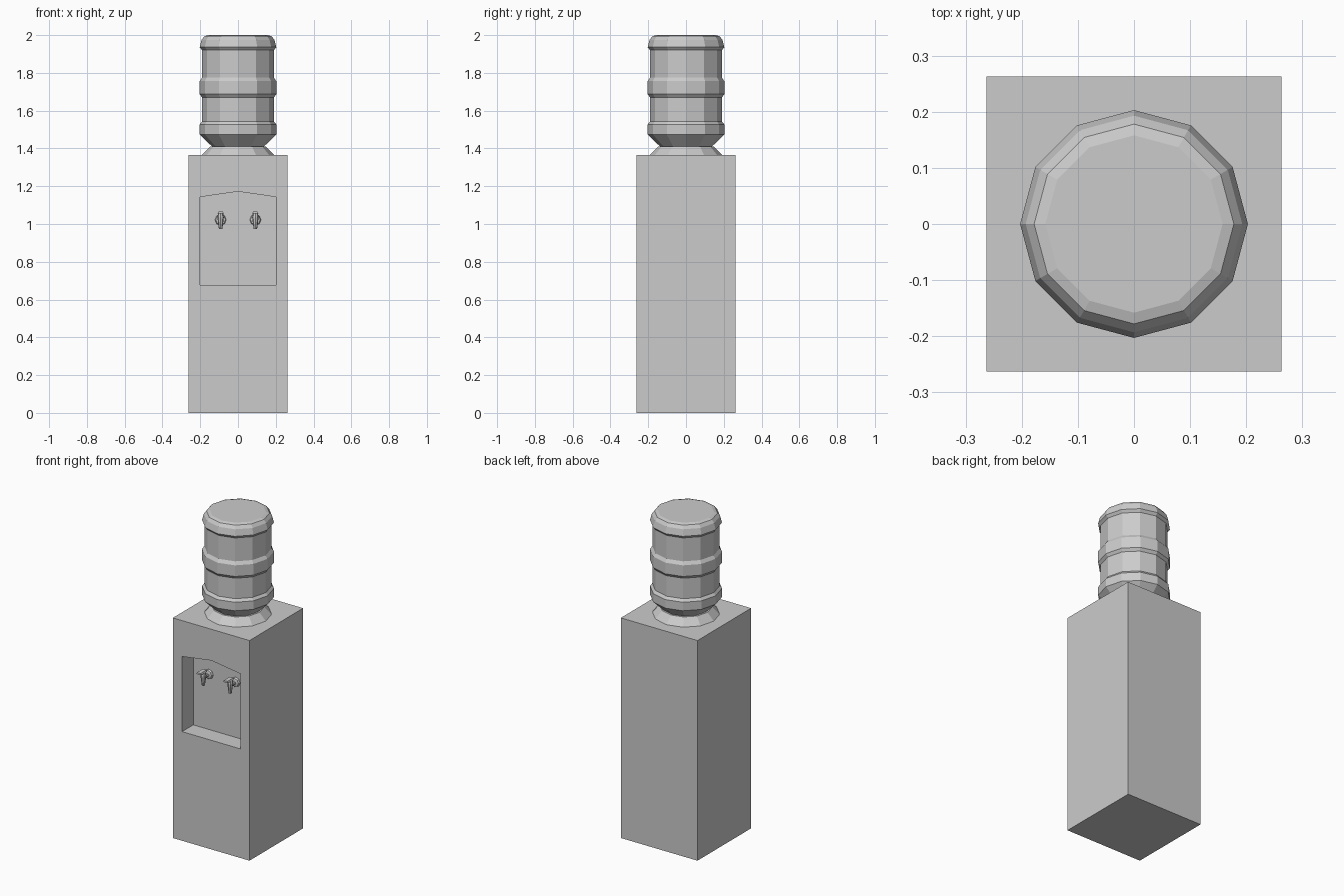
import bpy, bmesh, math
from mathutils import Matrix, Vector

if "Cube" in bpy.data.objects:
    bpy.data.objects.remove(bpy.data.objects["Cube"])


def mesh_object(name, bm):
    bmesh.ops.recalc_face_normals(bm, faces=bm.faces[:])
    me = bpy.data.meshes.new(name)
    bm.to_mesh(me)
    bm.free()
    ob = bpy.data.objects.new(name, me)
    bpy.context.collection.objects.link(ob)
    return ob


def lathe(name, profile, sides, matrix=Matrix()):
    """Turn an (r, z) profile around z, with capped ends."""
    bm = bmesh.new()
    rings = []
    for r, z in profile:
        ring = []
        for i in range(sides):
            a = 2 * math.pi * i / sides
            ring.append(bm.verts.new(matrix @ Vector((r * math.cos(a), r * math.sin(a), z))))
        rings.append(ring)
    for lo, hi in zip(rings, rings[1:]):
        for i in range(sides):
            j = (i + 1) % sides
            bm.faces.new((lo[i], lo[j], hi[j], hi[i]))
    bm.faces.new(rings[0][::-1])
    bm.faces.new(rings[-1])
    return mesh_object(name, bm)


def prism(name, outline, y0, y1):
    """Extrude an (x, z) outline from y0 to y1."""
    bm = bmesh.new()
    face = bm.faces.new([bm.verts.new((x, y0, z)) for x, z in outline])
    ext = bmesh.ops.extrude_face_region(bm, geom=[face])
    verts = [v for v in ext["geom"] if isinstance(v, bmesh.types.BMVert)]
    bmesh.ops.translate(bm, verts=verts, vec=(0, y1 - y0, 0))
    return mesh_object(name, bm)


HALF, TOP, DEPTH = 0.263, 1.366, 0.11
BACK = -HALF + DEPTH

# Cabinet with the dispensing recess cut into the front
cabinet = prism("cabinet", [(-HALF, 0), (HALF, 0), (HALF, TOP), (-HALF, TOP)], -HALF, HALF)
cutter = prism("recess_cutter", [(-0.2, 0.677), (0.2, 0.677), (0.2, 1.143), (0, 1.172), (-0.2, 1.143)],
               -HALF - 0.1, BACK)
cutter.hide_render = True
mod = cabinet.modifiers.new("recess", 'BOOLEAN')
mod.operation = 'DIFFERENCE'
mod.solver = 'EXACT'
mod.object = cutter
bpy.context.view_layer.objects.active = cabinet
bpy.ops.object.modifier_apply(modifier=mod.name)
bpy.data.objects.remove(cutter)

# Collar that holds the bottle
lathe("bottle_collar", [(0.19, TOP), (0.148, 1.41), (0.135, 1.41), (0.125, 1.385)], 12)

# Ribbed water bottle
lathe("water_bottle", [
    (0.11, 1.386), (0.138, 1.411), (0.203, 1.474), (0.203, 1.527), (0.19, 1.543),
    (0.19, 1.67), (0.203, 1.687), (0.203, 1.756), (0.19, 1.775),
    (0.19, 1.92), (0.203, 1.936), (0.193, 1.975), (0.178, 1.994), (0.158, 2.0)], 12)

# Taps: wall flange with stem, tapered spout and push lever
for side, x in (("left", -0.092), ("right", 0.092)):
    forward = Matrix.Translation((x, BACK, 1.022)) @ Matrix.Rotation(math.pi / 2, 4, 'X')
    lathe(side + "_tap_stem", [(0.03, 0), (0.026, 0.012), (0.011, 0.016), (0.011, 0.055)], 8, forward)
    lathe(side + "_tap_spout", [(0.009, 0.973), (0.017, 1.035), (0.014, 1.056)], 8,
          Matrix.Translation((x, BACK - 0.055, 0)))
    lever = [(x - 0.016, 1.056), (x + 0.016, 1.056), (x + 0.012, 1.066), (x - 0.012, 1.066)]
    prism(side + "_tap_lever", lever, BACK - 0.1, BACK - 0.043)
